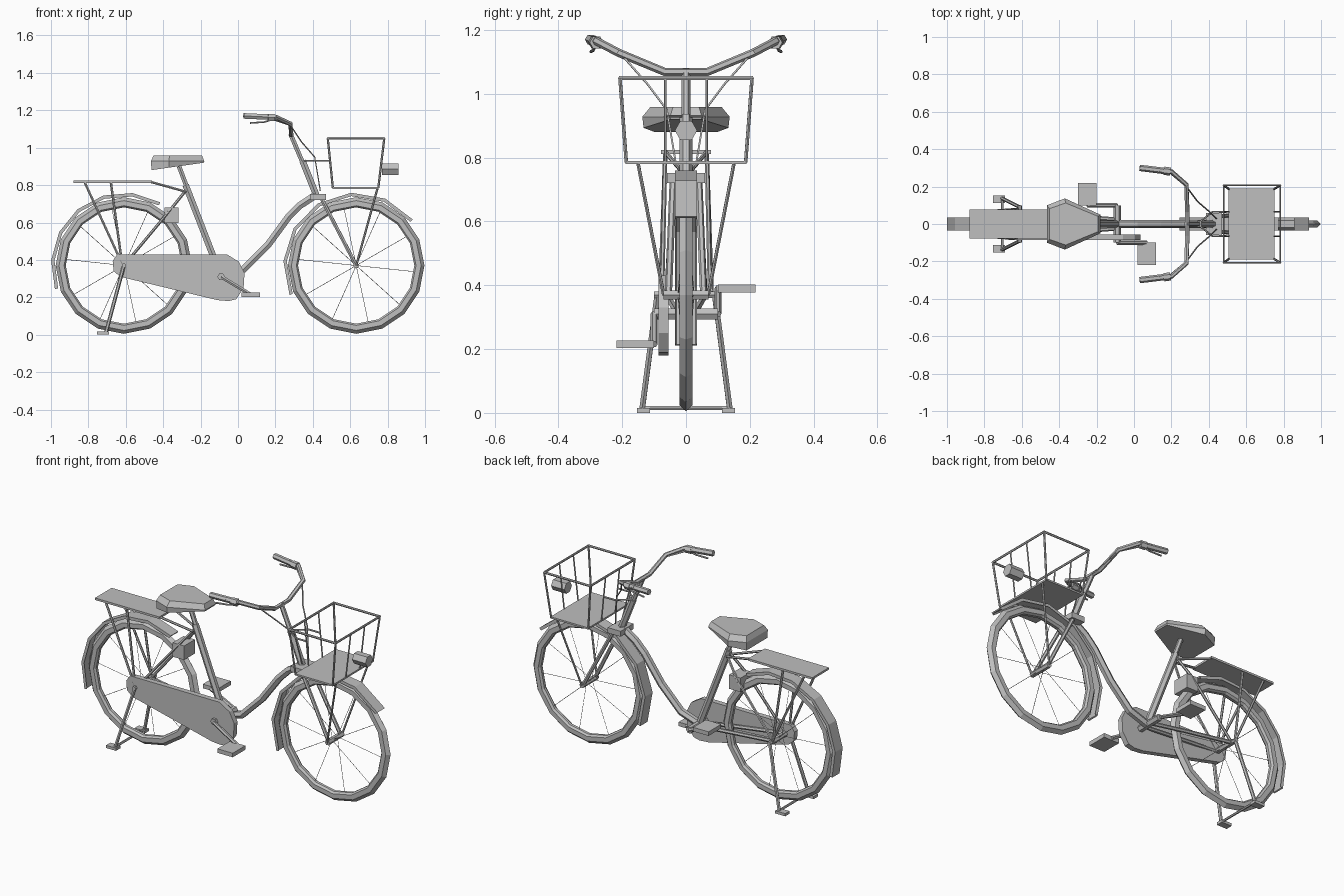
import bpy, bmesh
from math import sin, cos, radians
from mathutils import Vector

cube = bpy.data.objects.get("Cube")
if cube:
    bpy.data.objects.remove(cube, do_unlink=True)

grey = bpy.data.materials.new("plain_grey")
grey.use_nodes = True
grey.diffuse_color = (0.52, 0.52, 0.52, 1)
grey.node_tree.nodes["Principled BSDF"].inputs["Base Color"].default_value = grey.diffuse_color


def add_mesh(name, mesh):
    mesh.materials.clear()
    mesh.materials.append(grey)
    ob = bpy.data.objects.new(name, mesh)
    bpy.context.collection.objects.link(ob)
    return ob


def from_bmesh(name, bm):
    bmesh.ops.recalc_face_normals(bm, faces=bm.faces)
    mesh = bpy.data.meshes.new(name)
    bm.to_mesh(mesh)
    bm.free()
    return add_mesh(name, mesh)


def tubes(name, paths, r, res=1, cyclic=False):
    """Round bars along point paths, joined in one mesh."""
    cu = bpy.data.curves.new(name, "CURVE")
    cu.dimensions = "3D"
    cu.bevel_depth, cu.bevel_resolution, cu.use_fill_caps = r, res, True
    for pts in paths:
        sp = cu.splines.new("POLY")
        sp.points.add(len(pts) - 1)
        sp.use_cyclic_u, sp.use_smooth = cyclic, False
        for p, co in zip(sp.points, pts):
            p.co = (*co, 1)
    tmp = bpy.data.objects.new(name + "_path", cu)
    bpy.context.collection.objects.link(tmp)
    bpy.context.view_layer.update()
    mesh = bpy.data.meshes.new_from_object(tmp.evaluated_get(bpy.context.evaluated_depsgraph_get()))
    bpy.data.objects.remove(tmp, do_unlink=True)
    return add_mesh(name, mesh)


def pair(name, pts, r, res=1):
    """The same bar on both sides of the bicycle."""
    for side, s in (("near", -1), ("far", 1)):
        tubes(f"{name}_{side}", [[(x, s * y, z) for x, y, z in pts]], r, res)


def box(name, lo, hi):
    bm = bmesh.new()
    bmesh.ops.create_cube(bm, size=1)
    for v in bm.verts:
        v.co = [l + (c + 0.5) * (h - l) for l, h, c in zip(lo, hi, v.co)]
    return from_bmesh(name, bm)


def loft(name, rings, closed=False):
    """Skin between rings of points; ends capped unless closed."""
    bm = bmesh.new()
    rows = [[bm.verts.new(p) for p in ring] for ring in rings]
    n = len(rows[0])
    for a, b in zip(rows, rows[1:] + rows[:1] if closed else rows[1:]):
        for i in range(n):
            bm.faces.new((a[i], a[(i + 1) % n], b[(i + 1) % n], b[i]))
    if not closed:
        bm.faces.new(rows[0])
        bm.faces.new(rows[-1])
    return from_bmesh(name, bm)


def sweep(name, cx, section, radius, angles, closed=False):
    """Turn a (y, radial offset) section around a wheel axle."""
    loft(name, [[(cx + (radius + d) * cos(a), y, AXLE + (radius + d) * sin(a))
                 for y, d in section] for a in map(radians, angles)], closed)


AXLE, REAR, FRONT = 0.37, -0.61, 0.632
BB = Vector((-0.09, 0, 0.31))
TIRE = [(0, 0), (0.02, -0.018), (0.02, -0.045), (0.008, -0.054),
        (-0.008, -0.054), (-0.02, -0.045), (-0.02, -0.018)]
GUARD = [(-0.035, -0.018), (-0.035, 0), (0.035, 0), (0.035, -0.018), (0.03, -0.008), (-0.03, -0.008)]

# Wheels, hubs, spokes and mudguards
for part, cx, start, end in (("rear", REAR, 60, 199), ("front", FRONT, 39, 204)):
    sweep(part + "_tire", cx, TIRE, 0.365, [i * 22.5 for i in range(16)], True)
    spokes = []
    for i in range(10):
        a = radians(36 * i - 6)
        spokes.append([(cx, 0.025 * (-1) ** i, AXLE), (cx + 0.32 * cos(a), 0, AXLE + 0.32 * sin(a))])
    tubes(part + "_spokes", spokes, 0.0014, 0)
    tubes(part + "_hub", [[(cx, -0.07, AXLE), (cx, 0.07, AXLE)]], 0.016)
    steps = 6
    sweep(part + "_mudguard", cx, GUARD, 0.39, [start + (end - start) * i / steps for i in range(steps + 1)])

# Frame
tubes("down_tube", [[BB, (0.03, 0, 0.35), (0.16, 0, 0.48), (0.27, 0, 0.63), (0.33, 0, 0.69), (0.42, 0, 0.75)]], 0.022)
tubes("seat_tube", [[BB, (-0.28, 0, 0.8)]], 0.02)
tubes("seat_post", [[(-0.27, 0, 0.78), (-0.315, 0, 0.9)]], 0.014)
tubes("head_tube", [[(0.425, 0, 0.73), (0.345, 0, 0.93)]], 0.02)
tubes("handlebar_stem", [[(0.35, 0, 0.91), (0.28, 0, 1.075)]], 0.014)
tubes("bottom_bracket", [[BB + Vector((0, s, 0)) for s in (-0.1, 0.1)]], 0.02)
pair("chain_stay", [(-0.1, 0.025, 0.31), (-0.3, 0.04, 0.335), (REAR, 0.06, AXLE)], 0.011)
pair("seat_stay", [(-0.28, 0.015, 0.77), (-0.36, 0.045, 0.67), (REAR, 0.06, AXLE)], 0.008)

# Fork
box("fork_crown", (0.385, -0.06, 0.72), (0.47, 0.06, 0.752))
pair("fork_blade", [(0.44, 0.04, 0.74), (FRONT, 0.055, AXLE)], 0.011)

# Handlebar with grips, clamps, levers and cables
half = [(0.285, 0.065, 1.068), (0.28, 0.21, 1.128), (0.2, 0.28, 1.165), (0.13, 0.29, 1.17)]
tubes("handlebar", [[(x, -y, z) for x, y, z in reversed(half)] + half], 0.013)
pair("grip", [(0.16, 0.284, 1.164), (0.03, 0.3, 1.17)], 0.017)
pair("lever_clamp", [(0.195, 0.28, 1.161), (0.16, 0.285, 1.161)], 0.022)
pair("brake_lever", [(0.18, 0.285, 1.15), (0.14, 0.29, 1.137), (0.065, 0.298, 1.132)], 0.005)
pair("brake_cable", [(0.19, 0.275, 1.15), (0.28, 0.2, 1.12), (0.34, 0.12, 1.03),
                     (0.41, 0.06, 0.95), (0.44, 0.03, 0.77)], 0.004, 0)

# Saddle
outline = [(-0.465, 0.1), (-0.37, 0.137), (-0.18, 0.05)]
outline += [(x, -y) for x, y in reversed(outline)]


def saddle_ring(scale, height, slope):
    return [(-0.32 + (x + 0.32) * (1 + scale) / 2, y * scale, height + slope * (x + 0.465)) for x, y in outline]


loft("saddle", [saddle_ring(0.97, 0.88, 0.14), saddle_ring(1, 0.928, 0), saddle_ring(0.82, 0.958, 0)])

# Luggage rack
box("rack_plate", (-0.88, -0.078, 0.812), (-0.46, 0.078, 0.824))
pair("rack_rear_stay", [(-0.82, 0.065, 0.815), (-0.62, 0.08, 0.38)], 0.007)
pair("rack_front_stay", [(-0.68, 0.065, 0.815), (-0.62, 0.075, 0.38)], 0.007)
pair("rack_arm", [(-0.47, 0.065, 0.818), (-0.28, 0.02, 0.765)], 0.007)
box("wheel_lock", (-0.392, -0.05, 0.597), (-0.317, 0.05, 0.68))

# Kickstand
pair("kickstand_leg", [(REAR, 0.09, 0.37), (-0.705, 0.137, 0.015)], 0.01)
tubes("kickstand_crossbar", [[(-0.705, -0.135, 0.015), (-0.705, 0.135, 0.015)]], 0.007)
tubes("kickstand_axle", [[(REAR, -0.1, AXLE), (REAR, 0.1, AXLE)]], 0.012)
for side, y in (("near", -0.133), ("far", 0.133)):
    box("kickstand_foot_" + side, (-0.755, y - 0.02, 0), (-0.69, y + 0.02, 0.016))

# Chain case
case = [(-0.645, 0.43), (-0.06, 0.43), (0.005, 0.39), (0.035, 0.33), (0.03, 0.25), (-0.01, 0.19),
        (-0.05, 0.18), (-0.11, 0.185), (-0.63, 0.31), (-0.665, 0.34), (-0.67, 0.395)]
loft("chain_case", [[(x, y, z) for x, z in case] for y in (-0.086, -0.055)])

# Cranks and pedals
for side, s, px, pz in (("near", -1, 0.068, 0.215), ("far", 1, -0.25, 0.39)):
    tubes("crank_" + side, [[(BB.x, s * 0.1, BB.z), (px, s * 0.1, pz)]], 0.011)
    y0, y1 = sorted((s * 0.1, s * 0.218))
    box("pedal_" + side, (px - 0.05, y0, pz - 0.012), (px + 0.05, y1, pz + 0.012))

# Basket
FLOOR, RIM = 0.785, 1.05


def rim(x0, x1, y, z):
    return [(x0, -y, z), (x1, -y, z), (x1, y, z), (x0, y, z)]


low, high = rim(0.507, 0.75, 0.187, FLOOR), rim(0.48, 0.782, 0.207, RIM)
box("basket_floor", (0.505, -0.19, 0.78), (0.752, 0.19, 0.79))
tubes("basket_rim", [high], 0.007, 1, True)
posts = list(zip(low, high))
tubes("basket_corner_posts", posts, 0.006)
tubes("basket_end_posts", [[(a, y, FLOOR), (b, y, RIM)] for a, b in ((0.507, 0.48), (0.75, 0.782))
                           for y in (-0.065, 0.065)], 0.004)
pair("basket_stay", [(0.745, 0.15, 0.78), (FRONT, 0.07, AXLE)], 0.006)
pair("basket_bracket", [(0.35, 0.01, 0.93), (0.42, 0.065, 0.93), (0.495, 0.065, 0.93)], 0.005)

# Headlamp
tubes("headlamp", [[(0.77, 0, 0.885), (0.857, 0, 0.885)]], 0.035)
